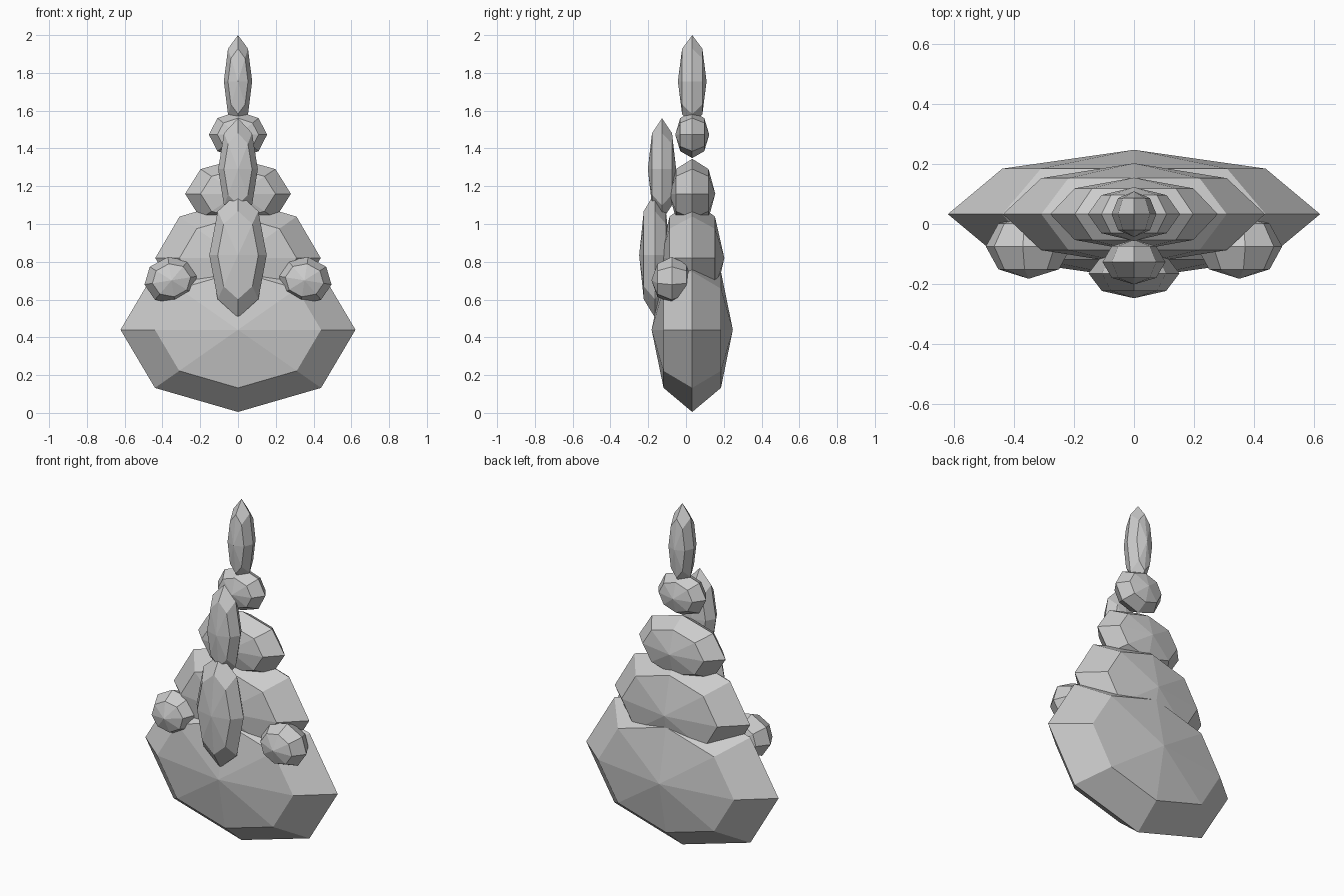
import bpy, bmesh
from math import radians
from mathutils import Matrix, Vector

if "Cube" in bpy.data.objects:
    bpy.data.objects.remove(bpy.data.objects["Cube"])


def blob(name, centre, radii, tilt=0.0):
    """Flat-shaded 8 x 4 sphere with its poles along y, stretched and tilted."""
    mat = (Matrix.Translation(Vector(centre))
           @ Matrix.Rotation(radians(tilt), 4, 'Y')
           @ Matrix.Diagonal((*radii, 1.0))
           @ Matrix.Rotation(radians(90), 4, 'X'))
    bm = bmesh.new()
    bmesh.ops.create_uvsphere(bm, u_segments=8, v_segments=4, radius=1.0, matrix=mat)
    bmesh.ops.recalc_face_normals(bm, faces=bm.faces)
    mesh = bpy.data.meshes.new(name)
    bm.to_mesh(mesh)
    bm.free()
    ob = bpy.data.objects.new(name, mesh)
    bpy.context.collection.objects.link(ob)
    return ob


# Stacked body tiers, shrinking upwards
tiers = [
    ("base_tier", 0.44, (0.622, 0.215, 0.435)),
    ("second_tier", 0.82, (0.438, 0.17, 0.31)),
    ("third_tier", 1.16, (0.28, 0.122, 0.185)),
    ("top_tier", 1.473, (0.154, 0.09, 0.124)),
    ("spire", 1.755, (0.075, 0.076, 0.245)),
]
for name, z, radii in tiers:
    blob(name, (0, 0.033, z), radii)

# Long upright lobes on the front
blob("upper_front_lobe", (0, -0.127, 1.29), (0.105, 0.075, 0.27))
blob("lower_front_lobe", (0, -0.165, 0.835), (0.152, 0.083, 0.33))

# Mirrored round knobs, inner ends tilted slightly up
for side, name in ((-1, "left_knob"), (1, "right_knob")):
    blob(name, (side * 0.352, -0.075, 0.702), (0.145, 0.108, 0.125), side * 9)
